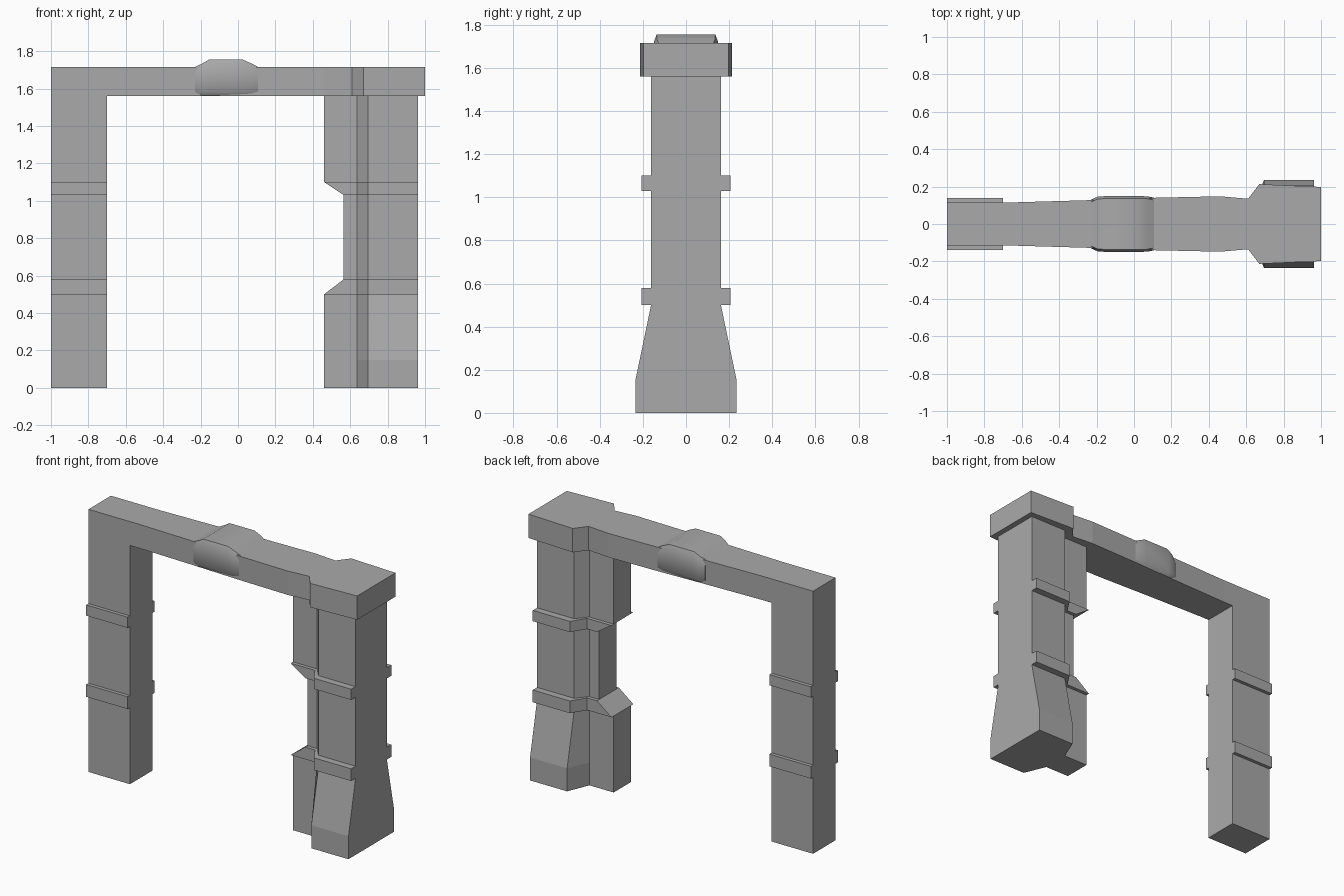
import bpy
import bmesh
from math import radians

cube = bpy.data.objects.get("Cube")
if cube:
    bpy.data.objects.remove(cube, do_unlink=True)

GREY = (0.4, 0.4, 0.4, 1.0)
stone = bpy.data.materials.new("grey stone")
stone.use_nodes = True
stone.diffuse_color = GREY
shader = next(n for n in stone.node_tree.nodes if n.type == 'BSDF_PRINCIPLED')
shader.inputs["Base Color"].default_value = GREY


def loft(name, rings, cap_start=True, cap_end=True):
    """Skin a series of matching closed rings into one object."""
    bm = bmesh.new()
    rows = [[bm.verts.new(p) for p in ring] for ring in rings]
    count = len(rows[0])
    for a, b in zip(rows, rows[1:]):
        for i in range(count):
            j = (i + 1) % count
            bm.faces.new((a[i], a[j], b[j], b[i]))
    if cap_start:
        bm.faces.new(rows[0])
    if cap_end:
        bm.faces.new(rows[-1])
    bmesh.ops.recalc_face_normals(bm, faces=bm.faces)
    mesh = bpy.data.meshes.new(name)
    bm.to_mesh(mesh)
    bm.free()
    mesh.materials.append(stone)
    obj = bpy.data.objects.new(name, mesh)
    bpy.context.collection.objects.link(obj)
    return obj


def mirrored(half):
    """Close a half outline by reflecting it across y = 0."""
    return half + [(x, -y, z) for x, y, z in reversed(half)]


def box_ring(x0, x1, y0, y1, z):
    return [(x0, y0, z), (x1, y0, z), (x1, y1, z), (x0, y1, z)]


def pier_ring(z, inner_x, outer_w, inner_w):
    """Stepped plan: narrow inner rib, slanted shoulder, wide outer block."""
    return mirrored([(inner_x, inner_w, z), (0.635, inner_w, z),
                     (0.695, outer_w, z), (0.963, outer_w, z)])


LINTEL_Z, TOP_Z = 1.56, 1.716
BANDS = {"lower": (0.50, 0.58), "upper": (1.03, 1.10)}

# Lintel widening towards the large pier, ending in a block
plan = [(-1, .116), (-.63, .116), (-.22, .128), (.1, .14), (.46, .148),
        (.61, .135), (.67, .213), (1, .198)]
loft("lintel", [[(x, -w, LINTEL_Z), (x, w, LINTEL_Z),
                 (x, w, TOP_Z), (x, -w, TOP_Z)] for x, w in plan])

# Plain slim post with front and back strips
loft("slim_post", [box_ring(-1, -.7, -.116, .116, z) for z in (0, LINTEL_Z)],
     cap_end=False)
for level, heights in BANDS.items():
    for side, s in (("front", -1), ("back", 1)):
        loft(f"slim_post_{level}_{side}_strip",
             [box_ring(-1, -.7, s * .11, s * .139, z) for z in heights])

# Large pier with flared foot and notched inner rib
stations = [(0, .46, .235), (.15, .46, .235), (.5, .46, .162),
            (.58, .565, .162), (1.03, .565, .162), (1.1, .46, .162),
            (LINTEL_Z, .46, .162)]
loft("large_pier", [pier_ring(z, x, w, .09) for z, x, w in stations])

# Pier bands, cut to the slope of the notch
for level, (low, high) in BANDS.items():
    ends = (.46, .565) if level == "lower" else (.565, .46)
    loft(f"large_pier_{level}_band",
         [pier_ring(z, x, .207, .113) for z, x in zip((low, high), ends)])

# Rounded keystone wrapped around the lintel
keys = [(-.23, .13, TOP_Z), (-.195, .146, 1.732), (-.155, .149, 1.755),
        (.025, .149, 1.755), (.07, .148, 1.735), (.107, .141, TOP_Z)]
keystone = loft("keystone", [
    mirrored([(x, w - .02, LINTEL_Z), (x, w, LINTEL_Z + .025),
              (x, w, top - .035), (x, w - .013, top)])
    for x, w, top in keys])
bpy.ops.object.select_all(action='DESELECT')
keystone.select_set(True)
bpy.context.view_layer.objects.active = keystone
bpy.ops.object.shade_smooth_by_angle(angle=radians(40))
